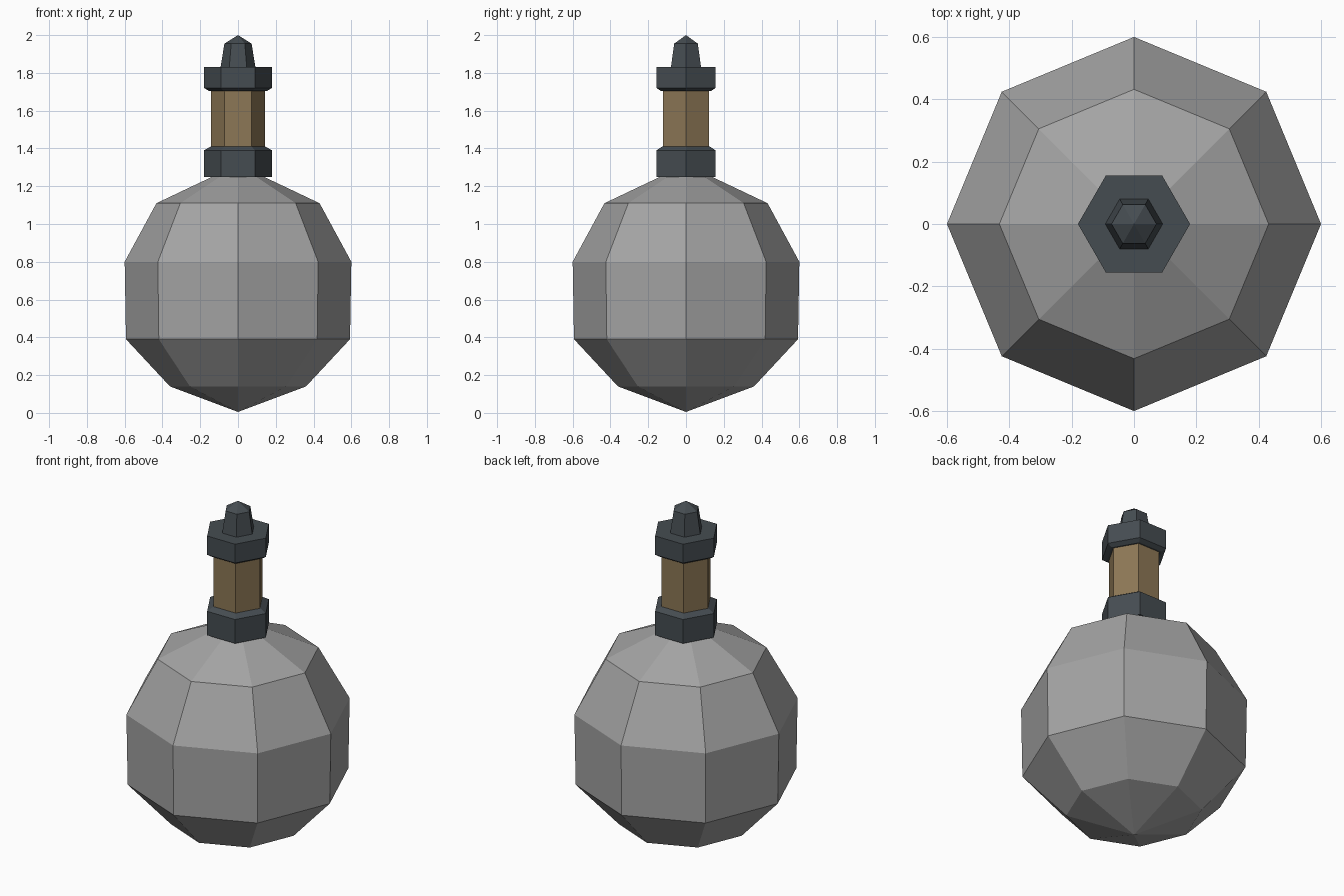
import bpy
import bmesh
import math

if "Cube" in bpy.data.objects:
    bpy.data.objects.remove(bpy.data.objects["Cube"])


def material(name, rgb):
    m = bpy.data.materials.new(name)
    m.diffuse_color = (*rgb, 1.0)
    m.use_nodes = True
    m.node_tree.nodes["Principled BSDF"].inputs["Base Color"].default_value = m.diffuse_color
    return m


stone = material("stone grey", (0.37, 0.37, 0.37))
metal = material("dark metal", (0.060, 0.073, 0.083))
wood = material("brown wood", (0.265, 0.185, 0.092))


def lathe(name, sides, profile, mat):
    """Flat-faced turned part; profile is (radius, z) from bottom to top."""
    bm = bmesh.new()
    rings = []
    for r, z in profile:
        if r == 0:
            rings.append([bm.verts.new((0, 0, z))] * sides)
        else:
            rings.append([bm.verts.new((r * math.cos(math.tau * i / sides),
                                        r * math.sin(math.tau * i / sides), z))
                          for i in range(sides)])
    for lo, hi in zip(rings, rings[1:]):
        for i in range(sides):
            j = (i + 1) % sides
            loop = list(dict.fromkeys((lo[i], lo[j], hi[j], hi[i])))
            bm.faces.new(loop)
    # close open ends
    if profile[0][0] > 0:
        bm.faces.new(rings[0][::-1])
    if profile[-1][0] > 0:
        bm.faces.new(rings[-1])
    bmesh.ops.recalc_face_normals(bm, faces=bm.faces[:])
    me = bpy.data.meshes.new(name)
    bm.to_mesh(me)
    bm.free()
    me.materials.append(mat)
    ob = bpy.data.objects.new(name, me)
    bpy.context.collection.objects.link(ob)
    return ob


# Faceted round body
lathe("body", 8, [(0, 0.005), (0.36, 0.14), (0.593, 0.39), (0.60, 0.80),
                  (0.432, 1.11), (0, 1.315)], stone)

# Neck: lower collar, wooden grip, upper collar
lathe("lower_collar", 6, [(0.18, 1.25), (0.18, 1.39), (0.145, 1.41)], metal)
lathe("grip", 6, [(0.142, 1.40), (0.142, 1.71)], wood)
lathe("upper_collar", 6, [(0.155, 1.705), (0.18, 1.72), (0.18, 1.83)], metal)

# Pointed tip
lathe("tip", 6, [(0.093, 1.825), (0.072, 1.955), (0, 2.0)], metal)
